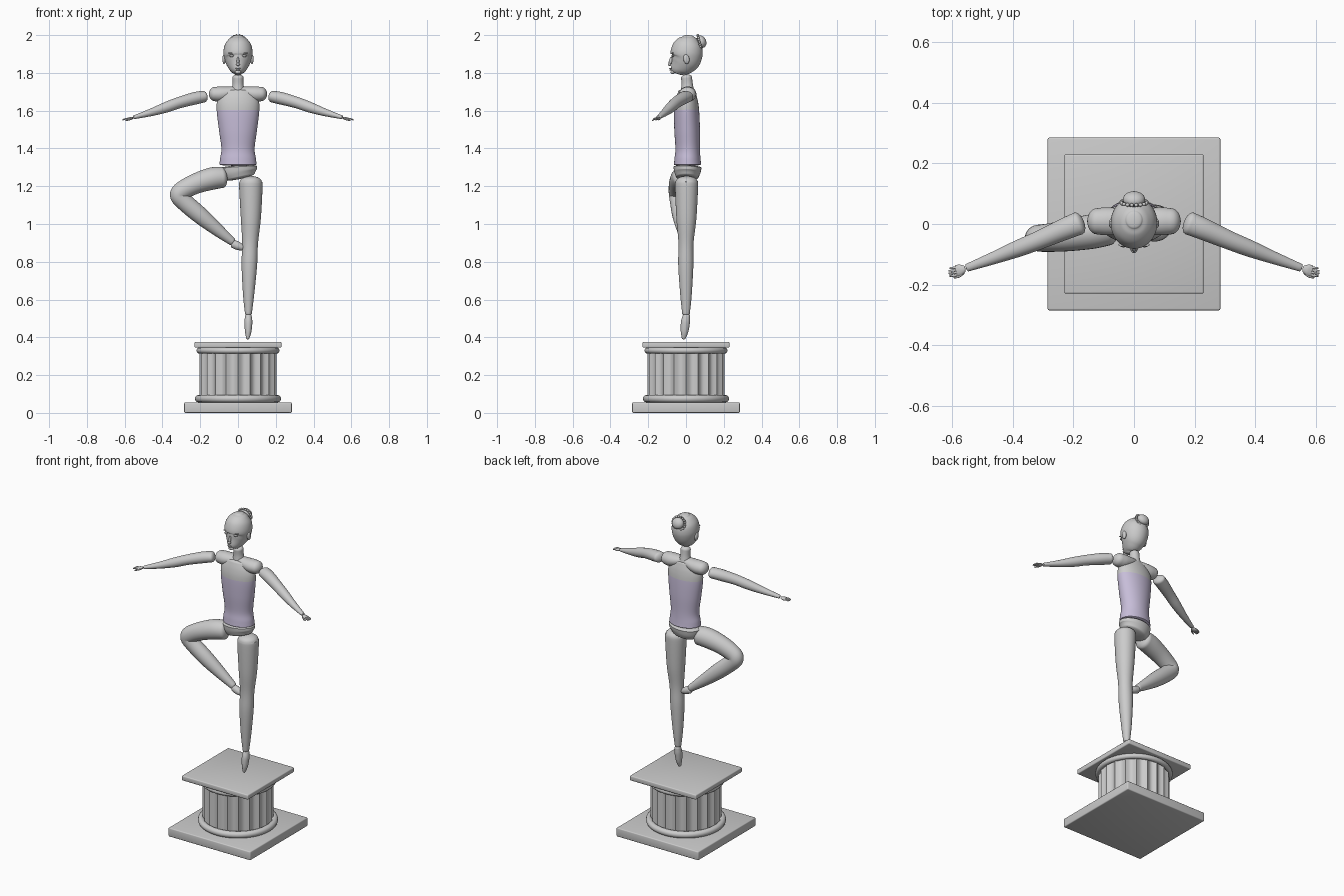
import bpy, bmesh, math
from mathutils import Vector, Matrix

if "Cube" in bpy.data.objects:
    bpy.data.objects.remove(bpy.data.objects["Cube"], do_unlink=True)


def material(name, rgb):
    m = bpy.data.materials.new(name)
    m.use_nodes = True
    m.diffuse_color = (*rgb, 1)
    m.node_tree.nodes["Principled BSDF"].inputs["Base Color"].default_value = (*rgb, 1)
    return m


STONE = material("pale grey", (0.6, 0.6, 0.6))
LILAC = material("lilac", (0.57, 0.51, 0.69))


def finish(name, bm, mat=STONE):
    bmesh.ops.recalc_face_normals(bm, faces=bm.faces)
    mesh = bpy.data.meshes.new(name)
    bm.to_mesh(mesh)
    bm.free()
    mesh.materials.append(mat)
    for p in mesh.polygons:
        p.use_smooth = True
    mesh.set_sharp_from_angle(angle=math.radians(40))
    ob = bpy.data.objects.new(name, mesh)
    bpy.context.scene.collection.objects.link(ob)
    return ob


def spline(pts, steps):
    """Catmull-Rom curve through points of any dimension."""
    p = [pts[0]] + pts + [pts[-1]]
    out = []
    for i in range(1, len(p) - 2):
        for s in range(steps):
            t = s / steps
            out.append([0.5 * (2 * b + (c - a) * t + (2 * a - 5 * b + 4 * c - d) * t * t
                               + (3 * b - a - 3 * c + d) * t ** 3)
                        for a, b, c, d in zip(*p[i - 1:i + 3])])
    return out + [list(pts[-1])]


def loft(name, pts, caps=(1, 1), sides=28, steps=6, mirror=1):
    """Elliptical tube through (x, y, z, radius, y radius) with rounded ends."""
    path = spline([(mirror * q[0], *q[1:]) for q in pts], steps)
    cen = [Vector(q[:3]) for q in path]
    n = len(path)
    rings = []
    for i, q in enumerate(path):
        t = (cen[min(i + 1, n - 1)] - cen[max(i - 1, 0)]).normalized()
        u = Vector((0, 1, 0)).cross(t).normalized()
        v = t.cross(u)
        ring = [(cen[i], u * q[3], v * q[4])]
        if i in (0, n - 1):
            sign, cap = (-1, caps[0]) if i == 0 else (1, caps[1])
            for k in range(1, 6):
                a = k * math.pi / 2 / 5.3
                s = math.cos(a)
                c = cen[i] + t * sign * cap * min(q[3], q[4]) * math.sin(a)
                ring.append((c, u * q[3] * s, v * q[4] * s))
            if i == 0:
                ring.reverse()
        rings += ring
    bm = bmesh.new()
    loops = [[bm.verts.new(c + u * math.cos(2 * math.pi * j / sides)
                           + v * math.sin(2 * math.pi * j / sides))
              for j in range(sides)] for c, u, v in rings]
    for a, b in zip(loops, loops[1:]):
        for j in range(sides):
            k = (j + 1) % sides
            bm.faces.new((a[j], a[k], b[k], b[j]))
    bm.faces.new(loops[0])
    bm.faces.new(loops[-1])
    return finish(name, bm)


def ball(name, loc, size, rot=0, segs=20):
    bm = bmesh.new()
    bmesh.ops.create_uvsphere(bm, u_segments=segs, v_segments=segs // 2, radius=1)
    bm.transform(Matrix.Translation(loc) @ Matrix.Rotation(rot, 4, 'X')
                 @ Matrix.Diagonal((*size, 1)))
    return finish(name, bm)


def slab(name, half, z0, z1):
    bm = bmesh.new()
    bmesh.ops.create_cube(bm, size=1)
    bm.transform(Matrix.Translation((0, 0, (z0 + z1) / 2))
                 @ Matrix.Diagonal((2 * half, 2 * half, z1 - z0, 1)))
    bmesh.ops.bevel(bm, geom=bm.edges[:], offset=0.006, segments=3, profile=0.5, affect='EDGES')
    return finish(name, bm)


def ring_moulding(name, radius, tube, z):
    bm = bmesh.new()
    sides, sect = 64, 12
    loops = []
    for i in range(sides):
        a = 2 * math.pi * i / sides
        loops.append([])
        for j in range(sect):
            b = 2 * math.pi * j / sect
            r = radius + tube * math.cos(b)
            loops[-1].append(bm.verts.new((r * math.cos(a), r * math.sin(a), z + tube * math.sin(b))))
    for i in range(sides):
        a, b = loops[i], loops[(i + 1) % sides]
        for j in range(sect):
            k = (j + 1) % sect
            bm.faces.new((a[j], b[j], b[k], a[k]))
    return finish(name, bm)


# Pedestal
slab("plinth", 0.285, 0, 0.055)
slab("top_slab", 0.23, 0.345, 0.376)
ring_moulding("lower_ring", 0.208, 0.02, 0.075)
ring_moulding("upper_ring", 0.204, 0.016, 0.33)

# Fluted column with sharp ridges between hollows
bm = bmesh.new()
FLUTES, CUTS = 20, 8
outline = []
for i in range(FLUTES * CUTS):
    a = 2 * math.pi * i / (FLUTES * CUTS)
    r = 0.203 - 0.017 * abs(math.sin(FLUTES * a / 2))
    outline.append(bm.verts.new((r * math.cos(a), r * math.sin(a), 0.05)))
base = bm.faces.new(outline)
top = bmesh.ops.extrude_face_region(bm, geom=[base])["geom"]
bmesh.ops.translate(bm, vec=(0, 0, 0.3), verts=[g for g in top if isinstance(g, bmesh.types.BMVert)])
finish("fluted_column", bm)

# Standing leg and pointed foot
loft("standing_foot", [(.052, -.012, .398, .009, .011), (.054, -.008, .43, .017, .02),
                       (.055, -.003, .48, .021, .024), (.055, .002, .51, .018, .02)])
loft("standing_leg", [(.055, 0, .525, .018, .02), (.056, 0, .62, .029, .03),
                      (.06, -.001, .78, .041, .04), (.064, 0, .9, .042, .04),
                      (.068, .002, 1.03, .053, .053), (.068, .003, 1.2, .062, .061),
                      (.068, .003, 1.225, .058, .058)], caps=(.4, .5))

# Bent leg with its foot resting on the standing knee
loft("bent_leg", [(-.085, -.015, 1.247, .056, .055), (-.14, -.025, 1.24, .059, .057),
                  (-.22, -.038, 1.215, .054, .052), (-.29, -.046, 1.18, .05, .046),
                  (-.312, -.046, 1.153, .048, .044), (-.285, -.042, 1.118, .047, .043),
                  (-.2, -.03, 1.045, .045, .042), (-.11, -.015, .97, .034, .033),
                  (-.03, -.003, .906, .021, .021)], caps=(.5, .3))
loft("bent_foot", [(-.025, -.003, .895, .022, .02), (0, -.003, .884, .022, .021),
                   (.02, -.003, .876, .017, .017)], caps=(.5, .7))

# Torso with its bodice, and hips
torso = loft("torso", [(0, .008, 1.315, .098, .072), (0, .008, 1.345, .095, .069),
                       (0, .009, 1.4, .088, .065), (0, .006, 1.5, .101, .068),
                       (0, .003, 1.605, .113, .066), (0, .003, 1.66, .108, .058),
                       (0, .004, 1.7, .085, .045)], caps=(.1, .3), sides=40)
torso.data.materials.append(LILAC)
for p in torso.data.polygons:
    p.material_index = int(p.center.z < 1.605)
loft("hips", [(.008, .006, 1.25, .082, .06), (.003, .007, 1.275, .097, .07),
              (.001, .008, 1.3, .1, .074)], caps=(.2, .14), sides=40)

# Neck and head
loft("neck", [(0, .008, 1.7, .036, .036), (0, .006, 1.74, .029, .03),
              (0, .003, 1.775, .029, .029)], caps=(.2, .6))
loft("head", [(0, -.045, 1.798, .022, .03), (0, -.038, 1.815, .039, .046),
              (0, -.018, 1.845, .059, .068), (0, -.002, 1.875, .072, .081),
              (0, .004, 1.91, .077, .085), (0, .009, 1.95, .069, .075),
              (0, .013, 1.98, .047, .05), (0, .014, 1.992, .028, .03)],
     caps=(.15, .28), sides=40)
ball("nose_bridge", (0, -.082, 1.862), (.007, .009, .022), -.2)
ball("nose_tip", (0, -.087, 1.845), (.01, .009, .008))
ball("upper_lip", (0, -.083, 1.823), (.014, .006, .004))
ball("lower_lip", (0, -.082, 1.816), (.012, .006, .004))
ball("chin", (0, -.07, 1.804), (.016, .012, .01))
for m, side in ((1, "left"), (-1, "right")):
    ball(side + "_eye", (m * .034, -.07, 1.89), (.012, .007, .006))
    ball(side + "_brow", (m * .036, -.069, 1.905), (.016, .006, .003))
    ball(side + "_ear", (m * .074, .002, 1.873), (.009, .016, .026), .15)

# Hair bun ringed by beads
ball("hair_bun", (0, .081, 1.965), (.037, .026, .034), .4)
for i in range(18):
    a = 2 * math.pi * i / 18
    h = .036 * math.sin(a)
    ball("bun_bead", (.043 * math.cos(a), .071 - h * .25, 1.963 + h), (.007, .007, .007), segs=10)

# Shoulders, arms and hands
for m, side in ((1, "left"), (-1, "right")):
    loft(side + "_shoulder", [(0, .008, 1.708, .02, .03), (.05, .009, 1.695, .033, .042),
                              (.09, .009, 1.688, .04, .046), (.122, .009, 1.688, .038, .043)],
         caps=(.2, .85), mirror=m)
    loft(side + "_arm", [(.183, .002, 1.674, .031, .038), (.23, -.017, 1.665, .033, .036),
                         (.31, -.052, 1.643, .03, .031), (.38, -.08, 1.618, .028, .028),
                         (.46, -.111, 1.591, .02, .021), (.55, -.144, 1.565, .01, .013)],
         caps=(.6, .4), mirror=m)
    loft(side + "_palm", [(.559, -.148, 1.561, .006, .011), (.572, -.151, 1.558, .008, .018),
                          (.585, -.154, 1.556, .006, .019)], caps=(.5, .5), sides=14, mirror=m)
    for k in range(4):
        y = -.142 - .0085 * k
        reach = .611 - .003 * abs(k - 1.5)
        loft(side + "_finger", [(.58, y, 1.557, .004, .004), (.598, y - .003, 1.556, .004, .004),
                                (reach, y - .004, 1.552, .003, .003)],
             sides=10, steps=3, mirror=m)
    loft(side + "_thumb", [(.563, -.161, 1.557, .004, .005), (.577, -.173, 1.552, .004, .004),
                           (.592, -.177, 1.548, .003, .003)], sides=10, steps=3, mirror=m)
